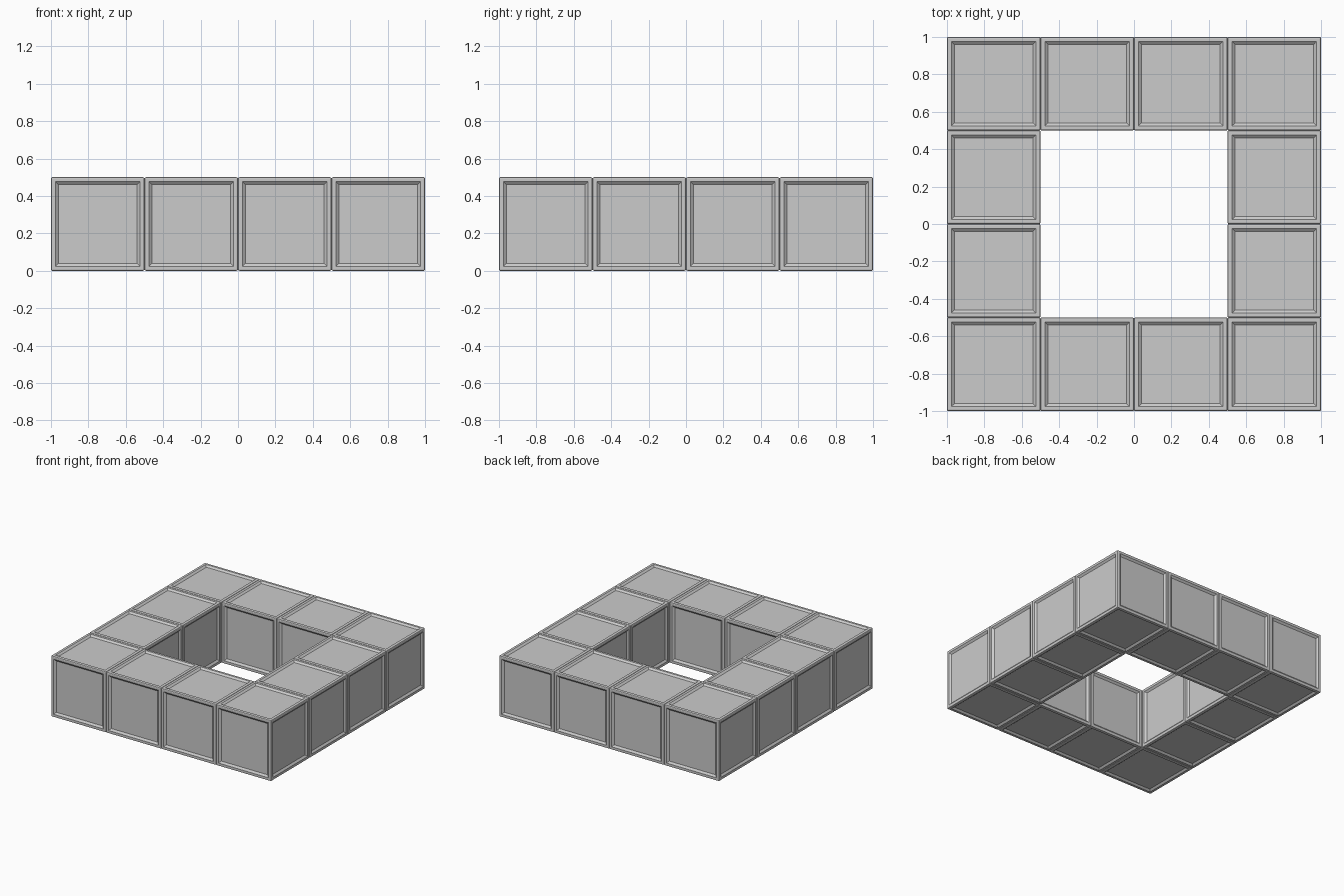
import bpy, bmesh

if "Cube" in bpy.data.objects:
    bpy.data.objects.remove(bpy.data.objects["Cube"])

CELL = 0.5      # block size
BEVEL = 0.007   # softened outer edges
RECESS = 0.013  # depth of the sunken panels

# Panelled block: bevelled cube with a sunken panel on every side
bm = bmesh.new()
bmesh.ops.create_cube(bm, size=CELL)
bmesh.ops.bevel(bm, geom=bm.edges[:], offset=BEVEL, segments=2,
                profile=0.5, affect='EDGES')
panels = [f for f in bm.faces if f.calc_area() > 0.1]
bmesh.ops.inset_individual(bm, faces=panels, thickness=0.031 - BEVEL)
panels = [f for f in bm.faces if f.calc_area() > 0.1]
bmesh.ops.inset_individual(bm, faces=panels, thickness=0.022, depth=-RECESS)
bmesh.ops.recalc_face_normals(bm, faces=bm.faces[:])
mesh = bpy.data.meshes.new("panelled_block")
bm.to_mesh(mesh)
bm.free()

# Square ring: the border cells of a 4 x 4 grid
for i in range(4):
    for j in range(4):
        if i in (0, 3) or j in (0, 3):
            block = bpy.data.objects.new(f"block_{i}_{j}", mesh)
            block.location = ((i - 1.5) * CELL, (j - 1.5) * CELL, CELL / 2)
            bpy.context.collection.objects.link(block)
